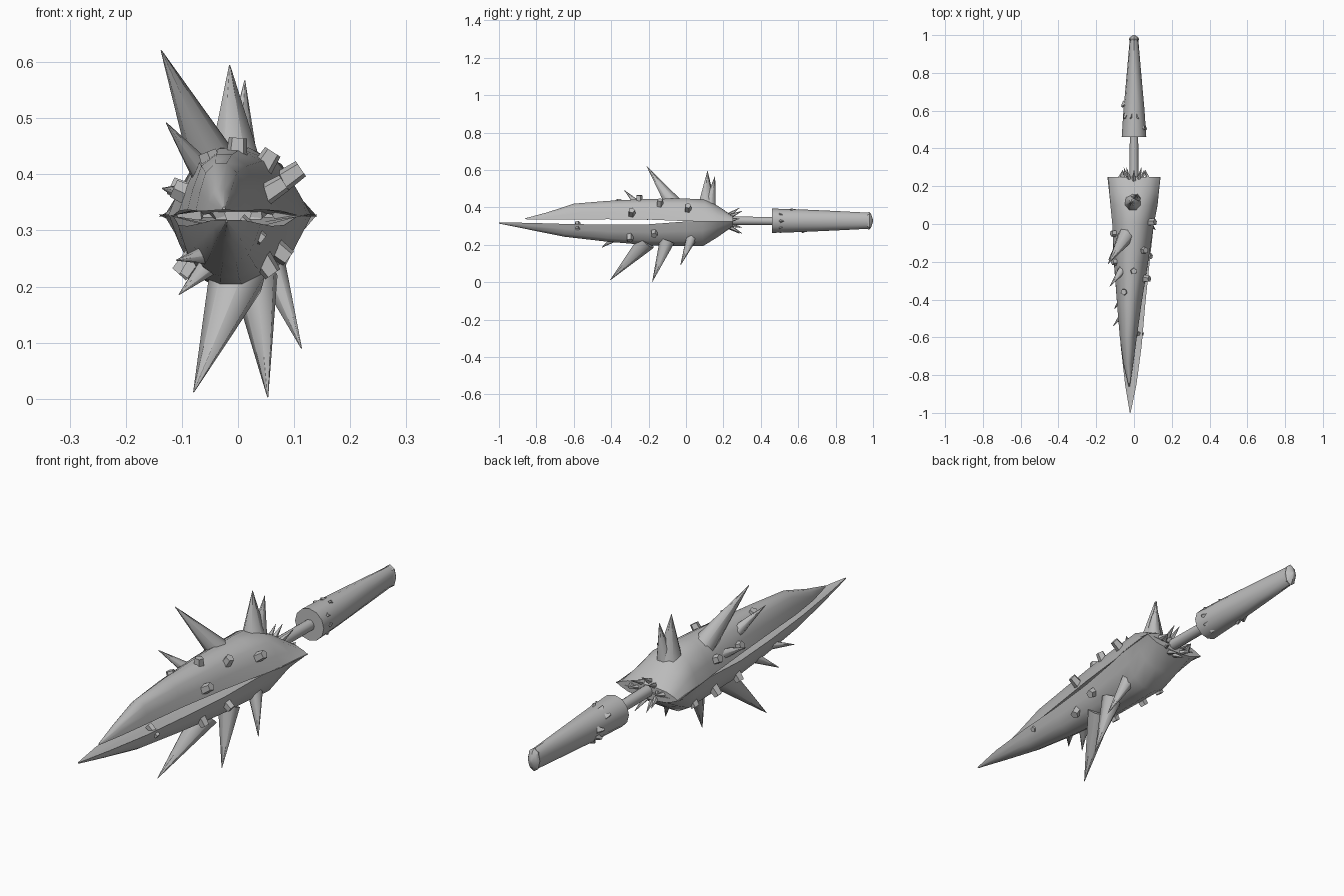
import bpy, bmesh, math
from mathutils import Vector

if "Cube" in bpy.data.objects:
    bpy.data.objects.remove(bpy.data.objects["Cube"])

grey = bpy.data.materials.new("stone_grey")
grey.diffuse_color = (0.5, 0.5, 0.5, 1)
grey.use_nodes = True
grey.node_tree.nodes["Principled BSDF"].inputs["Base Color"].default_value = grey.diffuse_color


def finish(name, bm, angle=40):
    bmesh.ops.recalc_face_normals(bm, faces=bm.faces)
    me = bpy.data.meshes.new(name)
    bm.to_mesh(me)
    bm.free()
    me.materials.append(grey)
    ob = bpy.data.objects.new(name, me)
    bpy.context.collection.objects.link(ob)
    bpy.ops.object.select_all(action='DESELECT')
    ob.select_set(True)
    bpy.context.view_layer.objects.active = ob
    bpy.ops.object.shade_smooth_by_angle(angle=math.radians(angle))
    return ob


def loft(name, rings, angle=40):
    """Skin a list of equal-length point rings and cap both ends."""
    bm = bmesh.new()
    rows = [[bm.verts.new(p) for p in r] for r in rings]
    n = len(rows[0])
    for a, b in zip(rows, rows[1:]):
        for i in range(n):
            j = (i + 1) % n
            bm.faces.new((a[i], a[j], b[j], b[i]))
    bm.faces.new(rows[0])
    bm.faces.new(rows[-1])
    return finish(name, bm, angle)


def taper(name, start, end, r1, r2, sides, angle=40):
    """Cone or prism running from start to end."""
    a, b = Vector(start), Vector(end)
    rot = (b - a).to_track_quat('Z', 'Y')
    rings = []
    for c, r in ((a, r1), (b, r2)):
        rings.append([c + rot @ Vector((r * math.cos(t), r * math.sin(t), 0))
                      for t in (math.tau * i / sides for i in range(sides))])
    return loft(name, rings, angle)


# Jaws: y, centre x, half width, inner z, outer z
section = [(-1, 0), (-.85, .38), (-.62, .78), (-.22, .98), (.22, .98),
           (.62, .78), (.85, .38), (1, 0), (.35, .14), (-.35, .14)]


def jaw(name, stations):
    loft(name, [[(cx + w * u, y, z0 + (z1 - z0) * v) for u, v in section]
                for y, cx, w, z0, z1 in stations], 45)


jaw("upper_jaw", [
    (-.86, -.025, .003, .337, .342), (-.74, -.03, .026, .335, .375),
    (-.60, -.03, .045, .335, .422), (-.42, -.025, .065, .337, .437),
    (-.20, -.015, .09, .335, .448), (0, -.005, .11, .327, .45),
    (.10, 0, .125, .325, .445), (.17, 0, .132, .325, .41),
    (.25, 0, .141, .325, .355)])
jaw("lower_jaw", [
    (-1.0, -.02, .002, .319, .314), (-.85, -.017, .03, .318, .283),
    (-.65, -.015, .055, .312, .242), (-.42, -.015, .075, .308, .215),
    (-.20, -.012, .095, .310, .196), (0, -.005, .11, .325, .19),
    (.09, 0, .123, .328, .19), (.17, 0, .132, .328, .24),
    (.25, 0, .141, .328, .298)])

# Long spikes: base, tip, base radius
spikes = [
    ((-.005, .11, .41), (-.015, .115, .595), .05),
    ((.005, .13, .42), (.012, .155, .567), .032),
    ((-.04, -.06, .41), (-.137, -.21, .621), .046),
    ((-.06, -.24, .40), (-.128, -.33, .492), .024),
    ((.0, -.21, .22), (-.079, -.405, .012), .052),
    ((.03, -.10, .22), (.053, -.18, .003), .042),
    ((.055, .03, .24), (.113, -.03, .09), .03),
    ((-.04, -.45, .26), (-.11, -.54, .247), .022),
    ((-.04, -.36, .25), (-.105, -.45, .186), .024),
    ((-.07, -.10, .36), (-.135, -.19, .375), .028)]
for i, (a, b, r) in enumerate(spikes):
    taper(f"spike_{i + 1}", a, b, r, .001, 7, 60)

# Blunt studs: centre of outer end, pointing away from the jaw axis
studs = [(.112, .01, .41), (.062, -.14, .44), (.0, -.25, .465),
         (-.055, -.36, .44), (-.12, -.05, .38), (-.115, -.20, .375),
         (.09, -.17, .25), (.062, -.30, .222), (.045, -.58, .283),
         (-.105, -.06, .222), (-.09, -.22, .215), (.082, -.29, .385),
         (-.085, .06, .215)]
for i, p in enumerate(studs):
    p = Vector(p)
    out = (p - Vector((-.01, p.y, .327))).normalized()
    r = .014 if p.y < -.5 else .02
    taper(f"stud_{i + 1}", p - out * .055, p, r * 1.1, r * .85, 5, 30)

# Ring of small thorns where the shaft enters the head
for i in range(9):
    t = math.tau * (i + .25) / 9
    c, s = math.cos(t), math.sin(t)
    taper(f"thorn_{i + 1}", (.03 * c, .21, .327 + .02 * s),
          (.062 * c, .285 + .015 * (i % 2), .327 + .07 * s), .017, .001, 5)
for s in (-1, 1):
    taper(f"corner_thorn_{s}", (s * .085, .2, .327), (s * .06, .285, .34), .025, .001, 5)

# Shaft
taper("shaft", (0, .2, .33), (0, .5, .327), .024, .022, 10)


# Grip, with a flared pommel ending in a low point
def ellipse(y, rx, rz, n=12):
    return [(rx * math.cos(math.tau * i / n), y, .329 + rz * math.sin(math.tau * i / n))
            for i in range(n)]


loft("grip", [ellipse(.46, .065, .065), ellipse(.6, .056, .061),
              ellipse(.8, .038, .052), ellipse(.975, .023, .043)])
loft("pommel", [ellipse(.965, .022, .042, 8), ellipse(.98, .027, .048, 8),
                ellipse(.99, .02, .035, 8), ellipse(1.0, .004, .006, 8)], 25)

# Small chips raised on the front of the grip
for i in range(10):
    t = math.tau * i * .3 + .6
    y = (.5, .56, .62)[i % 3]
    d = Vector((math.cos(t), 0, math.sin(t)))
    c = Vector((0, y, .329))
    taper(f"grip_chip_{i + 1}", c + d * .045 + Vector((0, .02, 0)), c + d * .066, .018, .005, 4, 30)
